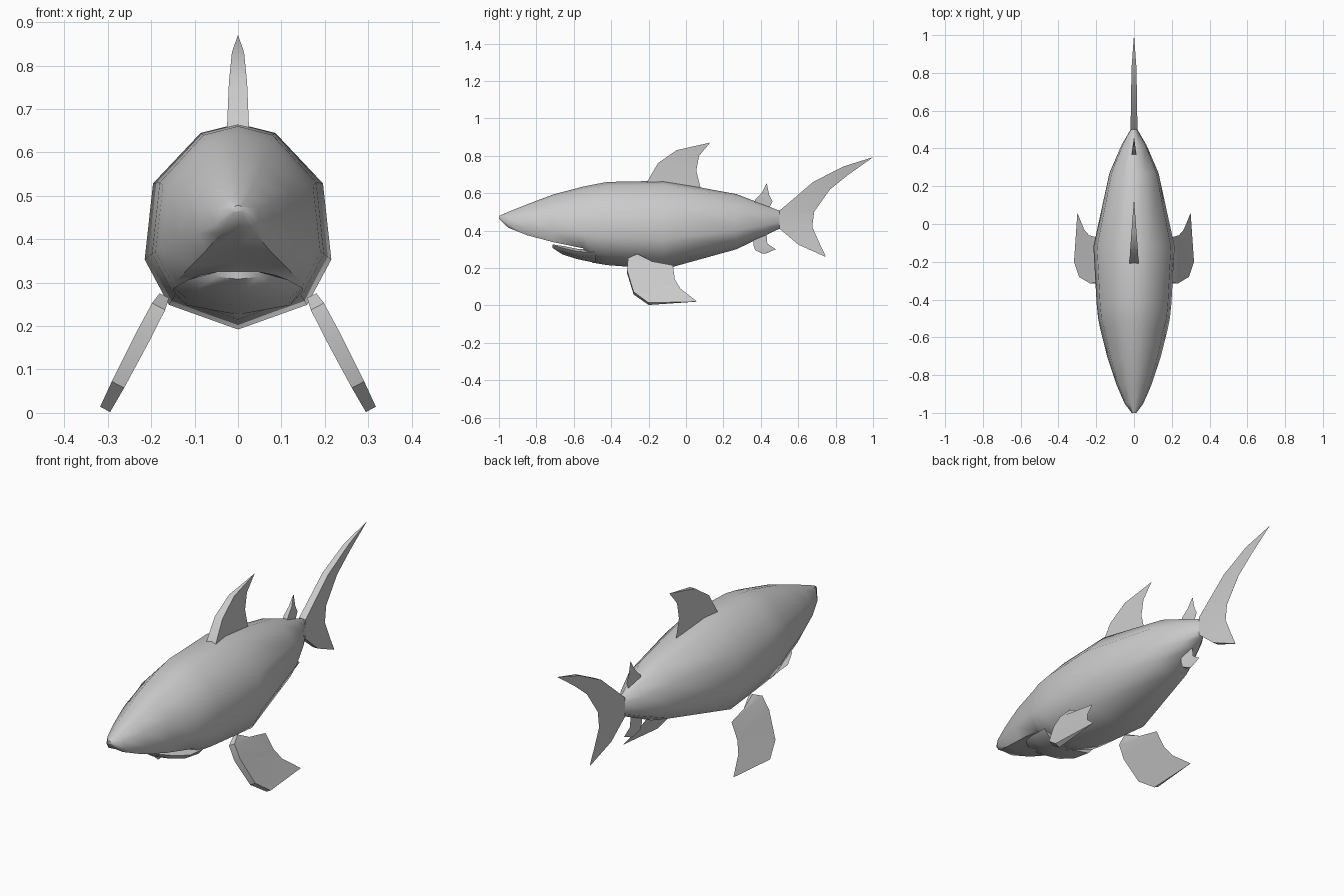
import bpy, bmesh, math
from mathutils import Vector

if "Cube" in bpy.data.objects:
    bpy.data.objects.remove(bpy.data.objects["Cube"], do_unlink=True)

grey = bpy.data.materials.new("shark_grey")
grey.use_nodes = True
grey.diffuse_color = (0.6, 0.6, 0.6, 1)
grey.node_tree.nodes["Principled BSDF"].inputs["Base Color"].default_value = (0.6, 0.6, 0.6, 1)


def loft(name, rings, angle):
    """Skin a row of closed rings and cap both ends."""
    bm = bmesh.new()
    loops = [[bm.verts.new(p) for p in ring] for ring in rings]
    n = len(loops[0])
    for a, b in zip(loops, loops[1:]):
        for i in range(n):
            j = (i + 1) % n
            bm.faces.new((a[i], a[j], b[j], b[i]))
    bm.faces.new(loops[0])
    bm.faces.new(loops[-1])
    bmesh.ops.recalc_face_normals(bm, faces=bm.faces)
    mesh = bpy.data.meshes.new(name)
    bm.to_mesh(mesh)
    bm.free()
    mesh.materials.append(grey)
    obj = bpy.data.objects.new(name, mesh)
    bpy.context.collection.objects.link(obj)
    bpy.ops.object.select_all(action='DESELECT')
    obj.select_set(True)
    bpy.context.view_layer.objects.active = obj
    bpy.ops.object.shade_smooth_by_angle(angle=math.radians(angle))
    return obj


def section(profile, y, w, top, bottom):
    """Mirror a unit half outline (first and last points on the centre line)."""
    half = [(x * w, bottom + h * (top - bottom)) for x, h in profile]
    full = half + [(-x, z) for x, z in half[-2:0:-1]]
    return [Vector((x, y, z)) for x, z in full]


def upright(y, z, side):
    return Vector((side, y, z))


def fin(name, rows, place=upright):
    """Blunt leading edge, knife trailing edge: front y, z, rear y, z, half thickness."""
    rings = [[place(fy, fz, t), place(ry, rz, 0), place(fy, fz, -t)]
             for fy, fz, ry, rz, t in rows]
    return loft(name, rings, 35)


# Body: ten-sided trunk with a flatter underside on the snout
TRUNK = [(0, 1), (.4, .955), (.91, .71), (1, .34), (.74, .12), (0, 0)]
SNOUT = [(0, 1), (.4, .94), (.88, .65), (1, .23), (.78, 0), (0, .04)]
snout_rings = [
    (-1, .012, .478, .462),
    (-.95, .05, .5, .415),
    (-.85, .093, .54, .375),
    (-.71, .14, .593, .338),
    (-.55, .18, .635, .305),
]
trunk_rings = [
    (-.5, .19, .645, .228),
    (-.42, .198, .66, .215),
    (-.12, .215, .666, .192),
    (.27, .13, .595, .30),
    (.42, .065, .537, .372),
    (.5, .018, .506, .41),
]
loft("body", [section(SNOUT, *r) for r in snout_rings]
     + [section(TRUNK, *r) for r in trunk_rings], 60)

# Lower jaw
JAW = [(0, 1), (.75, 1), (1, .75), (.8, .3), (0, 0)]
jaw_rings = [
    (-.715, .06, .326, .308),
    (-.66, .115, .318, .272),
    (-.58, .148, .302, .247),
    (-.48, .15, .30, .226),
]
loft("lower_jaw", [section(JAW, *r) for r in jaw_rings], 50)

# Fins on the centre line
fin("dorsal_fin", [
    (-.22, .64, .085, .6, .026),
    (-.15, .76, .055, .72, .021),
    (-.05, .83, .07, .8, .014),
    (.12, .868, .13, .871, .001),
])
fin("second_dorsal_fin", [
    (.36, .53, .44, .51, .012),
    (.37, .565, .462, .555, .012),
    (.405, .6, .445, .59, .008),
    (.428, .648, .432, .652, .001),
])
fin("anal_fin", [
    (.36, .37, .43, .39, .012),
    (.36, .325, .435, .33, .012),
    (.37, .295, .48, .3, .01),
    (.41, .276, .425, .276, .002),
])
fin("tail_fin", [
    (.99, .789, 1, .792, .001),
    (.84, .742, .87, .7, .012),
    (.68, .66, .77, .62, .016),
    (.5, .506, .685, .5, .018),
    (.5, .41, .675, .42, .018),
    (.6, .325, .71, .34, .014),
    (.74, .262, .748, .26, .002),
])

# Pectoral fins, splayed outward on each side
for label, s in (("left", 1), ("right", -1)):
    def splayed(y, z, side, s=s):
        return Vector((s * (.175 + (.26 - z) * .52 + side * .89), y, z + side * .46))
    fin(label + "_pectoral_fin", [
        (-.26, .27, -.18, .235, .012),
        (-.31, .245, -.07, .215, .017),
        (-.315, .18, -.06, .14, .018),
        (-.28, .065, -.03, .09, .016),
        (-.2, .008, .06, .02, .013),
    ], splayed)
